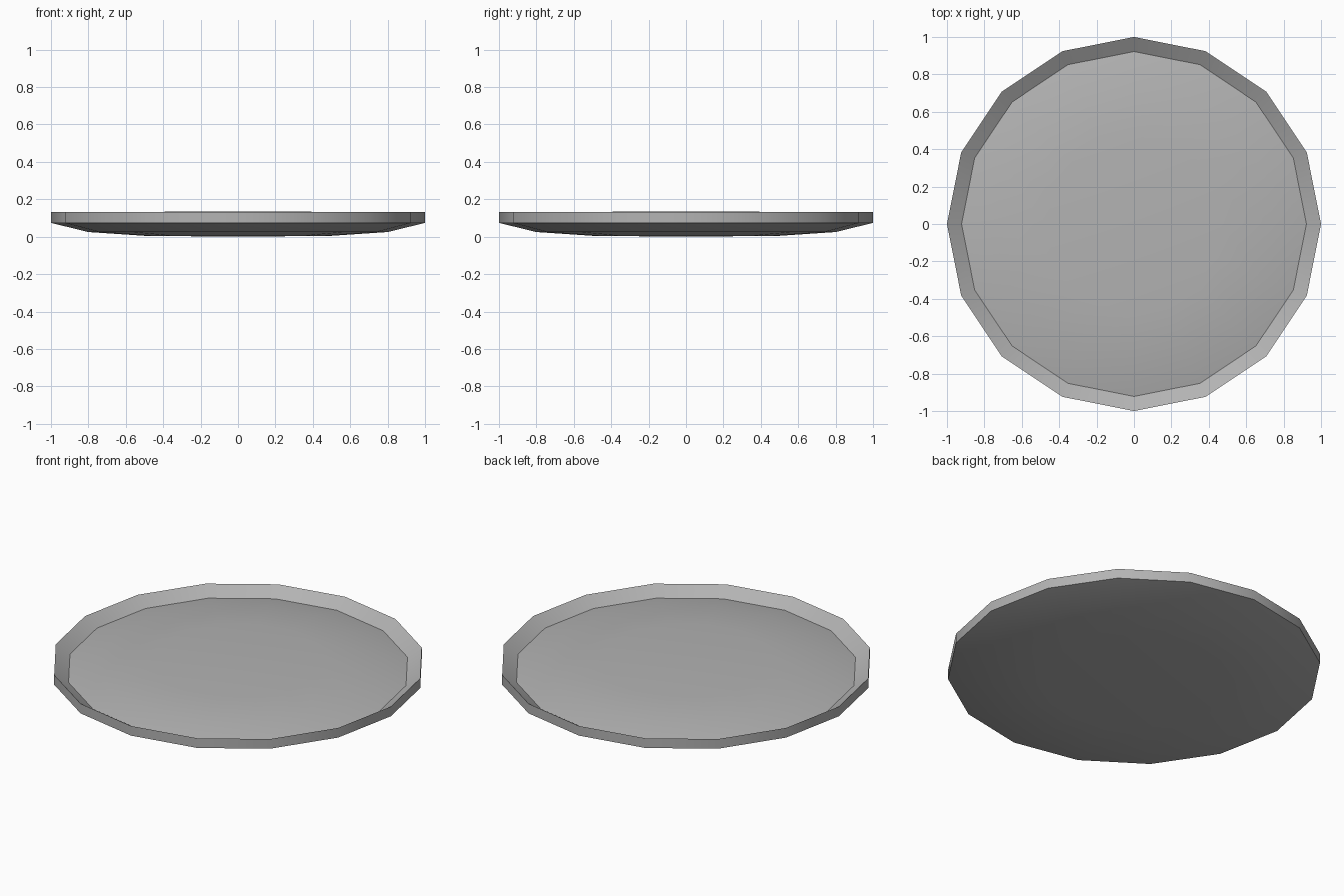
import bpy, bmesh, math

if "Cube" in bpy.data.objects:
    bpy.data.objects.remove(bpy.data.objects["Cube"])

SIDES = 16

# Half-profile (radius, height): convex underside, rim wall, inward bevel, low dome on top
PROFILE = [(0.50, 0.005), (0.80, 0.025), (1.00, 0.074), (1.00, 0.131),
           (0.922, 0.081), (0.75, 0.115), (0.47, 0.133)]
BOTTOM_Z, TOP_Z = 0.0, 0.136
CREASES = {2, 3, 4}  # profile rings that stay sharp

bm = bmesh.new()


def ring(radius, z):
    return [bm.verts.new((radius * math.cos(2 * math.pi * i / SIDES),
                          radius * math.sin(2 * math.pi * i / SIDES), z))
            for i in range(SIDES)]


# Disc body
rings = [ring(r, z) for r, z in PROFILE]
for a, b in zip(rings, rings[1:]):
    for i in range(SIDES):
        j = (i + 1) % SIDES
        bm.faces.new((a[i], a[j], b[j], b[i]))

# Shallow caps at the centre, below and above
bottom = bm.verts.new((0, 0, BOTTOM_Z))
top = bm.verts.new((0, 0, TOP_Z))
for i in range(SIDES):
    j = (i + 1) % SIDES
    bm.faces.new((bottom, rings[0][j], rings[0][i]))
    bm.faces.new((top, rings[-1][i], rings[-1][j]))

# Smooth around the disc, hard edges at the rim
for f in bm.faces:
    f.smooth = True
for k in CREASES:
    for i in range(SIDES):
        bm.edges.get((rings[k][i], rings[k][(i + 1) % SIDES])).smooth = False
bmesh.ops.recalc_face_normals(bm, faces=bm.faces)

mesh = bpy.data.meshes.new("domed_disc")
bm.to_mesh(mesh)
bm.free()

# Darker grey surface
grey = bpy.data.materials.new("mid_grey")
grey.diffuse_color = (0.45, 0.45, 0.45, 1)
grey.use_nodes = True
grey.node_tree.nodes["Principled BSDF"].inputs["Base Color"].default_value = grey.diffuse_color
mesh.materials.append(grey)
bpy.context.collection.objects.link(bpy.data.objects.new("domed_disc", mesh))
